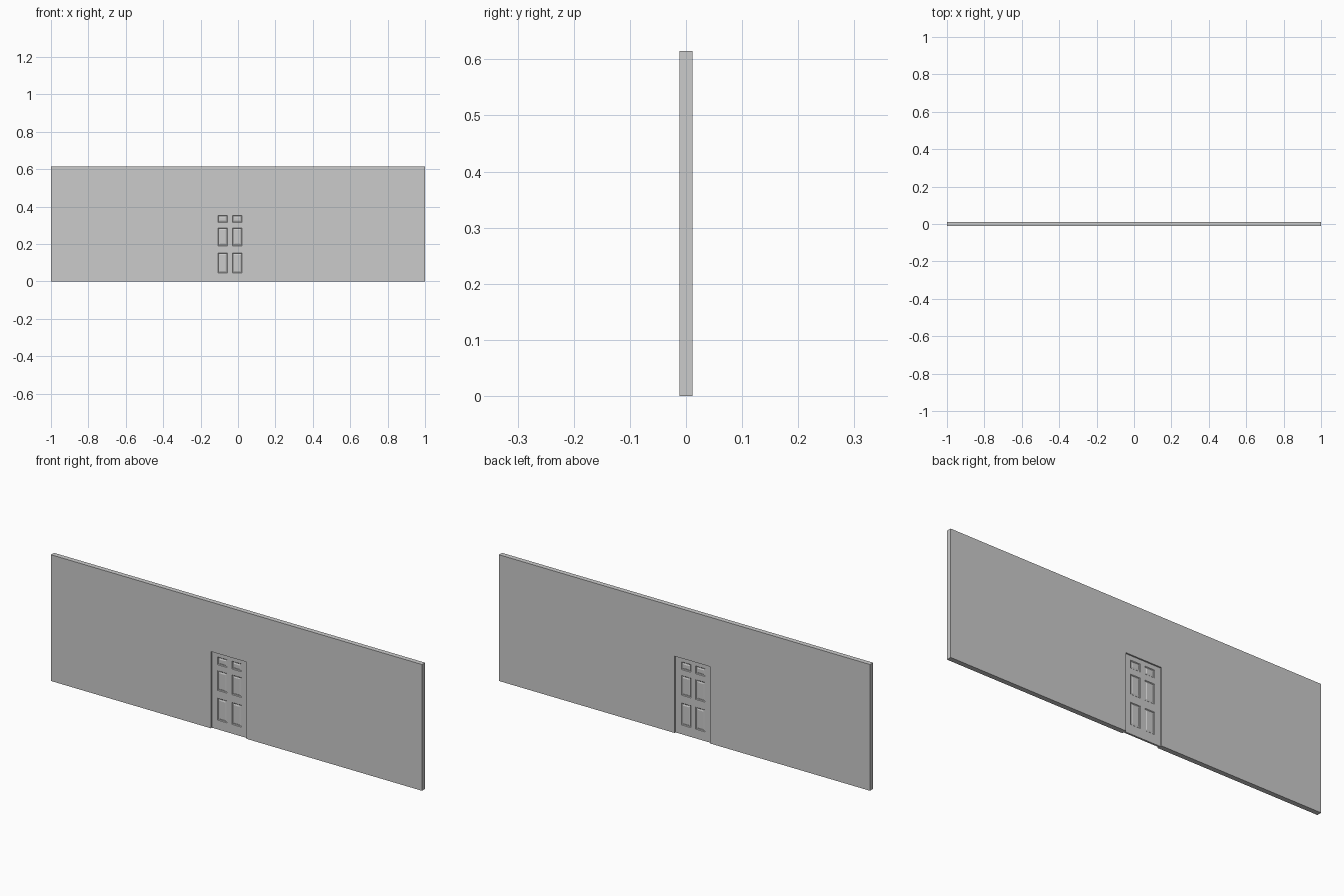
import bpy, bmesh

if "Cube" in bpy.data.objects:
    bpy.data.objects.remove(bpy.data.objects["Cube"])

HALF_T, HEIGHT = 0.012, 0.615
DOOR_L, DOOR_R, DOOR_TOP = -0.138, 0.053, 0.374
DOOR_FRONT, DOOR_BACK = -0.004, 0.005


def finish(bm, name):
    bmesh.ops.recalc_face_normals(bm, faces=bm.faces)
    mesh = bpy.data.meshes.new(name)
    bm.to_mesh(mesh)
    bm.free()
    obj = bpy.data.objects.new(name, mesh)
    bpy.context.collection.objects.link(obj)
    return obj


def thicken(bm, y_depth):
    res = bmesh.ops.extrude_face_region(bm, geom=bm.faces[:], use_keep_orig=True)
    verts = [g for g in res["geom"] if isinstance(g, bmesh.types.BMVert)]
    bmesh.ops.translate(bm, verts=verts, vec=(0, y_depth, 0))
    bmesh.ops.recalc_face_normals(bm, faces=bm.faces)


# Wall: profile with a doorway notch, extruded through its thickness
bm = bmesh.new()
profile = [(-1, 0), (DOOR_L, 0), (DOOR_L, DOOR_TOP), (DOOR_R, DOOR_TOP),
           (DOOR_R, 0), (1, 0), (1, HEIGHT), (-1, HEIGHT)]
bm.faces.new([bm.verts.new((x, -HALF_T, z)) for x, z in profile])
thicken(bm, 2 * HALF_T)
finish(bm, "wall")

# Door: grid of stiles and rails; odd cells are the six panels
xs = [DOOR_L, -0.107, -0.056, -0.030, 0.022, DOOR_R]
zs = [0, 0.045, 0.152, 0.190, 0.286, 0.315, 0.353, DOOR_TOP]
bm = bmesh.new()
grid = [[bm.verts.new((x, DOOR_FRONT, z)) for z in zs] for x in xs]
for i in range(len(xs) - 1):
    for j in range(len(zs) - 1):
        bm.faces.new((grid[i][j], grid[i + 1][j],
                      grid[i + 1][j + 1], grid[i][j + 1]))
thicken(bm, DOOR_BACK - DOOR_FRONT)


def is_panel(face):
    c = face.calc_center_median()
    in_x = any(xs[i] < c.x < xs[i + 1] for i in (1, 3))
    in_z = any(zs[j] < c.z < zs[j + 1] for j in (1, 3, 5))
    return abs(face.normal.y) > 0.9 and in_x and in_z


# Sunken moulding, flat groove and raised field on both sides of the door
panels = [f for f in bm.faces if is_panel(f)]
for thickness, depth in ((0.003, -0.003), (0.003, 0), (0.005, 0.002)):
    bmesh.ops.inset_individual(bm, faces=panels, thickness=thickness,
                               depth=depth, use_even_offset=True)
finish(bm, "door")
